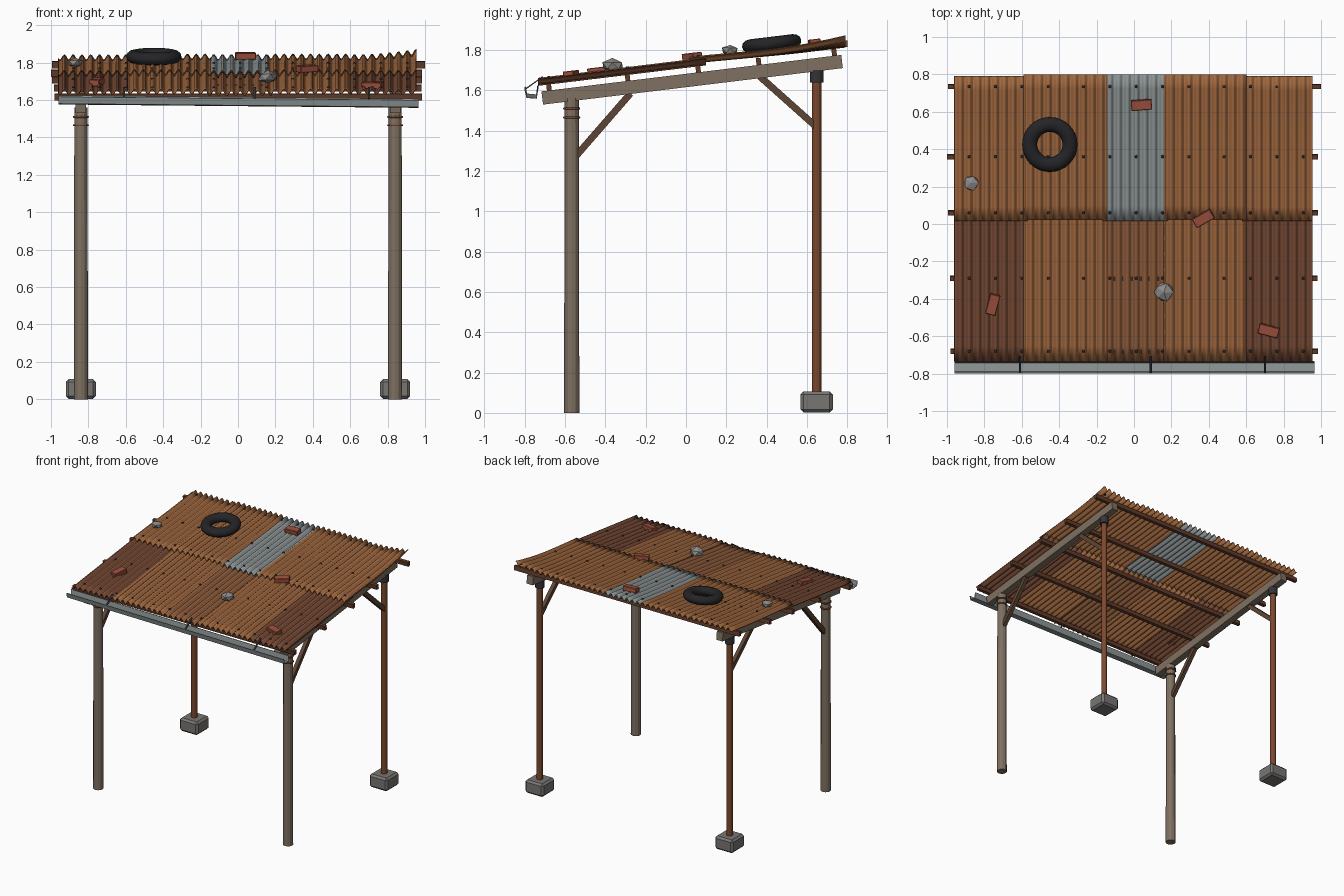
import bpy, bmesh, math, random
from mathutils import Vector, Matrix

if "Cube" in bpy.data.objects:
    bpy.data.objects.remove(bpy.data.objects["Cube"])
random.seed(4)

SLOPE = 0.1216
TILT = math.atan(SLOPE)
AMP, PERIOD = 0.014, 0.047


def beam_top(y):
    return 1.682 + SLOPE * y


def material(name, rgb):
    m = bpy.data.materials.new(name)
    m.diffuse_color = (*rgb, 1)
    m.use_nodes = True
    m.node_tree.nodes["Principled BSDF"].inputs["Base Color"].default_value = m.diffuse_color
    return m


RUST = material("rust", (0.36, 0.14, 0.05))
DARK_RUST = material("dark_rust", (0.19, 0.07, 0.036))
BROWN_RUST = material("brown_rust", (0.28, 0.11, 0.045))
GALV = material("galvanised", (0.27, 0.30, 0.30))
WOOD = material("weathered_wood", (0.21, 0.165, 0.12))
BRACE = material("brace_wood", (0.11, 0.06, 0.035))
PIPE = material("rusty_pipe", (0.20, 0.065, 0.027))
PURLIN = material("purlin_rust", (0.12, 0.045, 0.022))
BRICK = material("brick", (0.33, 0.08, 0.045))
RUBBER = material("rubber", (0.018, 0.018, 0.02))
CONCRETE = material("concrete", (0.19, 0.18, 0.17))
STONE = material("stone", (0.27, 0.26, 0.25))
IRON = material("dark_iron", (0.035, 0.035, 0.04))


def finish(name, bm, mat, smooth=False):
    me = bpy.data.meshes.new(name)
    bm.normal_update()
    bm.to_mesh(me)
    bm.free()
    ob = bpy.data.objects.new(name, me)
    bpy.context.collection.objects.link(ob)
    me.materials.append(mat)
    if smooth:
        for p in me.polygons:
            p.use_smooth = True
    return ob


def box(name, size, loc, mat, rot=None, bevel=0.0):
    bm = bmesh.new()
    bmesh.ops.create_cube(bm, size=1)
    bmesh.ops.scale(bm, vec=size, verts=bm.verts)
    if bevel:
        bmesh.ops.bevel(bm, geom=bm.edges[:], offset=bevel, segments=1, affect='EDGES')
    ob = finish(name, bm, mat)
    ob.matrix_world = Matrix.Translation(loc) @ (rot or Matrix()).to_4x4()
    return ob


def bar(name, a, b, width, thick, mat):
    # rectangular bar between two points in a plane of constant x
    a, b = Vector(a), Vector(b)
    d = b - a
    rot = Matrix.Rotation(math.atan2(d.z, d.y), 4, 'X')
    return box(name, (width, d.length, thick), (a + b) / 2, mat, rot)


def cyl(name, r1, r2, z0, z1, x, y, mat, sides=12):
    bm = bmesh.new()
    bmesh.ops.create_cone(bm, cap_ends=True, segments=sides, radius1=r1, radius2=r2, depth=z1 - z0)
    ob = finish(name, bm, mat)
    ob.location = (x, y, (z0 + z1) / 2)
    return ob


def torus(name, major, minor, zscale, loc, mat, rot=None, nu=32, nv=12):
    bm = bmesh.new()
    ring = [[bm.verts.new(((major + minor * math.cos(b)) * math.cos(a),
                           (major + minor * math.cos(b)) * math.sin(a),
                           minor * zscale * math.sin(b)))
             for b in (2 * math.pi * j / nv for j in range(nv))]
            for a in (2 * math.pi * i / nu for i in range(nu))]
    for i in range(nu):
        for j in range(nv):
            k, l = (i + 1) % nu, (j + 1) % nv
            bm.faces.new((ring[i][j], ring[k][j], ring[k][l], ring[i][l]))
    ob = finish(name, bm, mat, True)
    ob.matrix_world = Matrix.Translation(loc) @ (rot or Matrix())
    return ob


# posts, footings, rafters and braces on both sides
for s, side in ((-1, "left"), (1, "right")):
    x = 0.84 * s
    cyl(f"front_post_{side}", 0.038, 0.035, 0, 1.56, x, -0.567, WOOD)
    for i, z in enumerate((1.465, 1.51)):
        torus(f"post_wire_{side}_{i}", 0.037, 0.006, 1, (x, -0.567, z), PIPE, nu=16, nv=6)
    box(f"footing_{side}", (0.16, 0.16, 0.105), (x, 0.648, 0.0545), CONCRETE, bevel=0.015)
    cyl(f"back_post_{side}", 0.023, 0.023, 0.1, 1.66, x, 0.648, PIPE)
    cyl(f"post_cap_{side}", 0.034, 0.034, 1.64, 1.70, x, 0.648, IRON)
    bar(f"rafter_{side}", (x, -0.713, 1.562), (x, 0.774, 1.743), 0.055, 0.066, WOOD)
    bar(f"front_brace_{side}", (x, -0.545, 1.275), (x, -0.275, 1.585), 0.03, 0.034, BRACE)
    bar(f"back_brace_{side}", (x, 0.645, 1.42), (x, 0.365, 1.67), 0.03, 0.034, BRACE)

# purlins across the rafters
PURLIN_Y = (0.735, 0.36, 0.06, -0.29, -0.68)
tilt = Matrix.Rotation(TILT, 4, 'X')
for i, (y, x0, x1) in enumerate(zip(PURLIN_Y, (-.995, -1, -.995, -.985, -.98), (1, .985, .985, .98, .985))):
    box(f"purlin_{i}", (x1 - x0, 0.024, 0.036), ((x0 + x1) / 2, y, beam_top(y) + 0.017), PURLIN, tilt)


def sheet_z(y, upper):
    return beam_top(y) + 0.036 + AMP + (0.014 * max(0, 1 - (y - 0.02) / 0.5) if upper else 0)


def sheet(name, x0, x1, y0, y1, mat, upper, drop=0.0, curl=0.0):
    # corrugated sheet: sine wave across x, sloped along y
    nx, ny = round((x1 - x0) / PERIOD * 6), 10
    bm = bmesh.new()
    grid = []
    for j in range(ny + 1):
        v = j / ny
        y = y0 + (y1 - y0) * v
        row = []
        for i in range(nx + 1):
            u = i / nx
            x = x0 + (x1 - x0) * u
            z = sheet_z(y, upper) - drop + AMP * math.sin(2 * math.pi * x / PERIOD) + curl * u * u * v ** 3
            row.append(bm.verts.new((x, y, z)))
        grid.append(row)
    for j in range(ny):
        for i in range(nx):
            bm.faces.new((grid[j][i], grid[j][i + 1], grid[j + 1][i + 1], grid[j + 1][i]))
    ob = finish(name, bm, mat, True)
    mod = ob.modifiers.new("thickness", 'SOLIDIFY')
    mod.thickness = 0.004
    mod.offset = 0


# roof sheets, two rows of five
EDGES = (-0.96, -0.59, -0.165, 0.16, 0.58, 0.955)
UPPER = (RUST, RUST, GALV, RUST, RUST)
LOWER = (DARK_RUST, RUST, BROWN_RUST, RUST, DARK_RUST)
for i in range(5):
    a, b = EDGES[i], EDGES[i + 1] + (0.02 if i < 4 else 0)
    lift = -0.003 * (i % 2)
    sheet(f"upper_sheet_{i}", a, b, 0.015 + 0.008 * (i % 2), (0.79, 0.8, 0.8, 0.8, 0.79)[i],
          UPPER[i], True, lift, 0.03 if i == 4 else 0)
    sheet(f"lower_sheet_{i}", a, b, -0.735, 0.10, LOWER[i], False, lift + (0.006 if i == 2 else 0))

# roofing screws along each purlin
bm = bmesh.new()
for y in PURLIN_Y:
    for i in range(13):
        x = (round((-0.9 + 0.15 * i) / PERIOD) + 0.25) * PERIOD
        z = sheet_z(y, y > 0.02) + AMP + 0.004
        bmesh.ops.create_cone(bm, cap_ends=True, segments=6, radius1=0.009, radius2=0.006, depth=0.008,
                              matrix=Matrix.Translation((x, y, z)))
finish("roof_screws", bm, IRON)

# gutter: thin open channel, sagging to the right
bm = bmesh.new()
profile = ((-0.798, 1.612), (-0.79, 1.576), (-0.742, 1.572), (-0.735, 1.618))
ends = [[bm.verts.new((x, y, z + dz)) for y, z in profile] for x, dz in ((-0.96, 0.006), (0.965, -0.012))]
for i in range(3):
    bm.faces.new((ends[0][i], ends[0][i + 1], ends[1][i + 1], ends[1][i]))
gutter = finish("gutter", bm, GALV)
mod = gutter.modifiers.new("thickness", 'SOLIDIFY')
mod.thickness = 0.005
mod.offset = 0

# gutter straps
for i, x in enumerate((-0.61, 0.09, 0.70)):
    bar(f"gutter_strap_{i}", (x, -0.797, 1.606), (x, -0.71, 1.668), 0.012, 0.006, IRON)

# loose weights on the roof: tyre, bricks, stones
torus("old_tyre", 0.108, 0.04, 0.85, (-0.45, 0.425, 1.832), RUBBER, tilt)
for i, (x, y, z, deg) in enumerate(((0.04, 0.637, 1.836, 4), (0.37, 0.03, 1.768, 30),
                                    (-0.755, -0.43, 1.697, 75), (0.72, -0.57, 1.679, -15))):
    box(f"brick_{i}", (0.11, 0.055, 0.036), (x, y, z), BRICK,
        tilt @ Matrix.Rotation(math.radians(deg), 4, 'Z'), 0.003)
for i, (x, y, z, r) in enumerate(((-0.87, 0.22, 1.798, 0.045), (0.16, -0.365, 1.722, 0.056))):
    bm = bmesh.new()
    bmesh.ops.create_icosphere(bm, subdivisions=1, radius=r)
    for v in bm.verts:
        v.co *= random.uniform(0.85, 1.1)
        v.co.z *= 0.65
    finish(f"stone_{i}", bm, STONE).location = (x, y, z)
